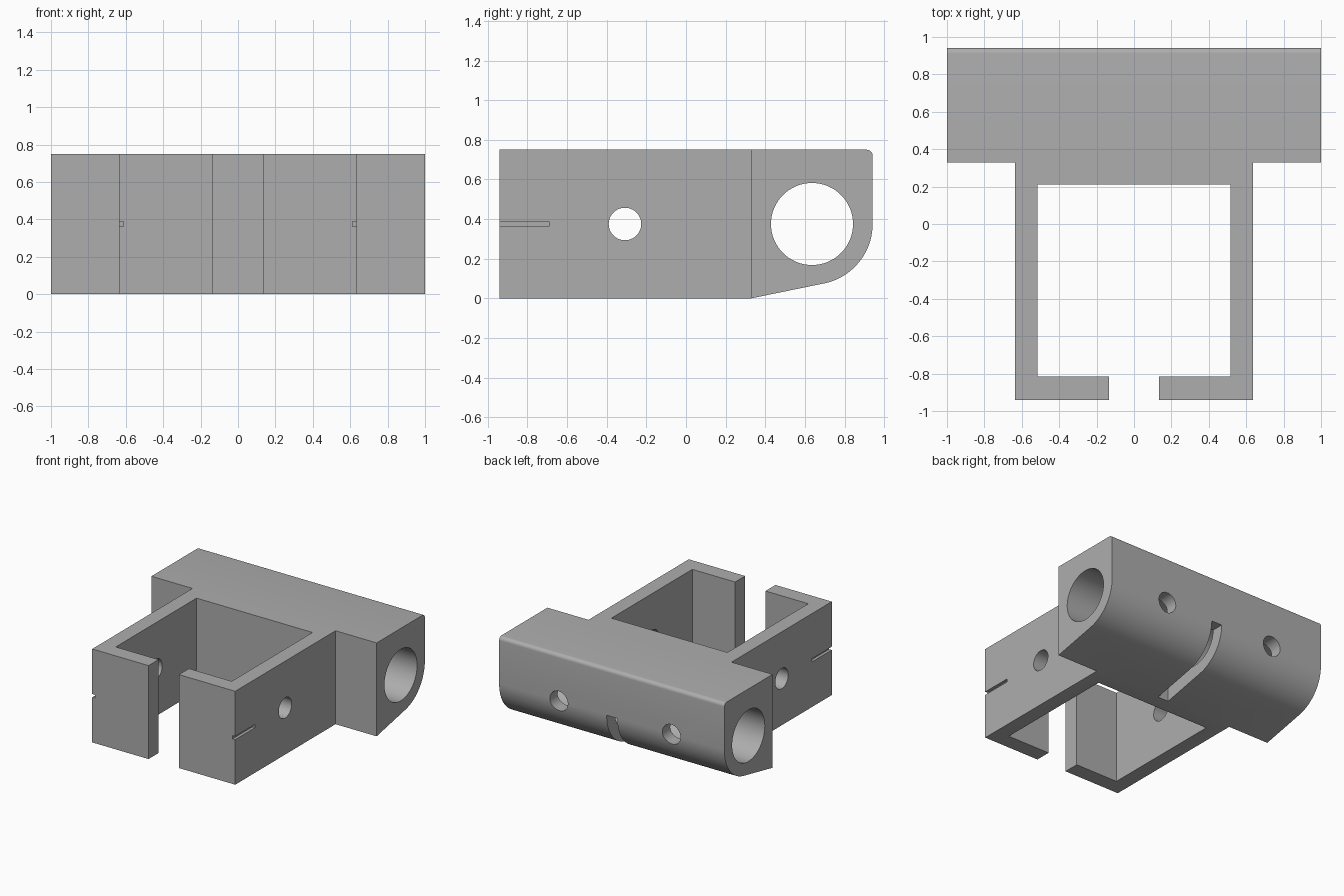
import bpy, bmesh, math
from mathutils import Vector, Matrix

cube = bpy.data.objects.get("Cube")
if cube:
    bpy.data.objects.remove(cube, do_unlink=True)

grey = bpy.data.materials.new("plain grey")
grey.use_nodes = True
colour = (0.42, 0.42, 0.42, 1)
grey.diffuse_color = colour
grey.node_tree.nodes["Principled BSDF"].inputs["Base Color"].default_value = colour


def finish(name, bm):
    bmesh.ops.recalc_face_normals(bm, faces=bm.faces)
    mesh = bpy.data.meshes.new(name)
    bm.to_mesh(mesh)
    bm.free()
    mesh.materials.append(grey)
    obj = bpy.data.objects.new(name, mesh)
    bpy.context.collection.objects.link(obj)
    return obj


def extrude(name, points, direction):
    bm = bmesh.new()
    face = bm.faces.new([bm.verts.new(p) for p in points])
    result = bmesh.ops.extrude_face_region(bm, geom=[face], use_keep_orig=True)
    verts = [v for v in result["geom"] if isinstance(v, bmesh.types.BMVert)]
    bmesh.ops.translate(bm, verts=verts, vec=Vector(direction))
    return finish(name, bm)


def box(name, low, high):
    (x0, y0, z0), (x1, y1, z1) = low, high
    ring = [(x0, y0, z0), (x1, y0, z0), (x1, y1, z0), (x0, y1, z0)]
    return extrude(name, ring, (0, 0, z1 - z0))


def rod(name, centre, radius, length, axis, sides=64):
    bm = bmesh.new()
    bmesh.ops.create_cone(bm, cap_ends=True, segments=sides,
                          radius1=radius, radius2=radius, depth=length)
    turn = Matrix.Rotation(math.pi / 2, 4, "Y" if axis == "x" else "X")
    bmesh.ops.transform(bm, verts=bm.verts, matrix=Matrix.Translation(centre) @ turn)
    return finish(name, bm)


def combine(target, tool, operation):
    mod = target.modifiers.new(tool.name, "BOOLEAN")
    mod.operation = operation
    mod.solver = "EXACT"
    mod.object = tool
    bpy.context.view_layer.objects.active = target
    bpy.ops.object.modifier_apply(modifier=mod.name)
    bpy.data.objects.remove(tool, do_unlink=True)


def arc(cy, cz, radius, start, end, steps):
    angles = [math.radians(start + (end - start) * i / steps) for i in range(steps + 1)]
    return [(cy + radius * math.cos(a), cz + radius * math.sin(a)) for a in angles]


height, seam, back = 0.75, 0.33, 0.942
middle = height / 2
bore_y = 0.636
round_r = back - bore_y

# Open clamp frame with a gap at the front
half = [(0.635, seam), (0.635, -0.942), (0.135, -0.942),
        (0.135, -0.815), (0.515, -0.815), (0.515, 0.21)]
outline = half + [(-x, y) for x, y in reversed(half)]
body = extrude("clamp_body", [(x, y, 0) for x, y in outline], (0, 0, height))

# Wide barrel block with a rounded underside
profile = [(seam, 0)]
profile += arc(bore_y, middle, round_r, -78.3, 0, 20)
profile += arc(back - 0.03, height - 0.03, 0.03, 0, 90, 6)
profile += [(seam, height)]
barrel = extrude("barrel", [(-1, y, z) for y, z in profile], (2, 0, 0))
combine(body, barrel, "UNION")

# Bore through the barrel and pin hole through both arms
combine(body, rod("bore", (0, bore_y, middle), 0.207, 3, "x", 96), "DIFFERENCE")
combine(body, rod("arm_hole", (0, -0.308, middle), 0.082, 1.6, "x"), "DIFFERENCE")

# Screw holes from the back into the bore
for x in (0.47, -0.53):
    combine(body, rod("back_hole", (x, 0.85, middle), 0.08, 0.4, "y"), "DIFFERENCE")

# Slot under the barrel
combine(body, box("slot", (-0.05, seam, -0.1), (0.045, 1.1, middle)), "DIFFERENCE")

# Shallow grooves on the outer sides of the arms
for side in (-1, 1):
    xs = sorted((side * 0.612, side * 0.7))
    combine(body, box("groove", (xs[0], -1.1, 0.362), (xs[1], -0.692, 0.388)), "DIFFERENCE")

bpy.ops.object.select_all(action="DESELECT")
body.select_set(True)
bpy.context.view_layer.objects.active = body
bpy.ops.object.shade_smooth_by_angle(angle=math.radians(30))
